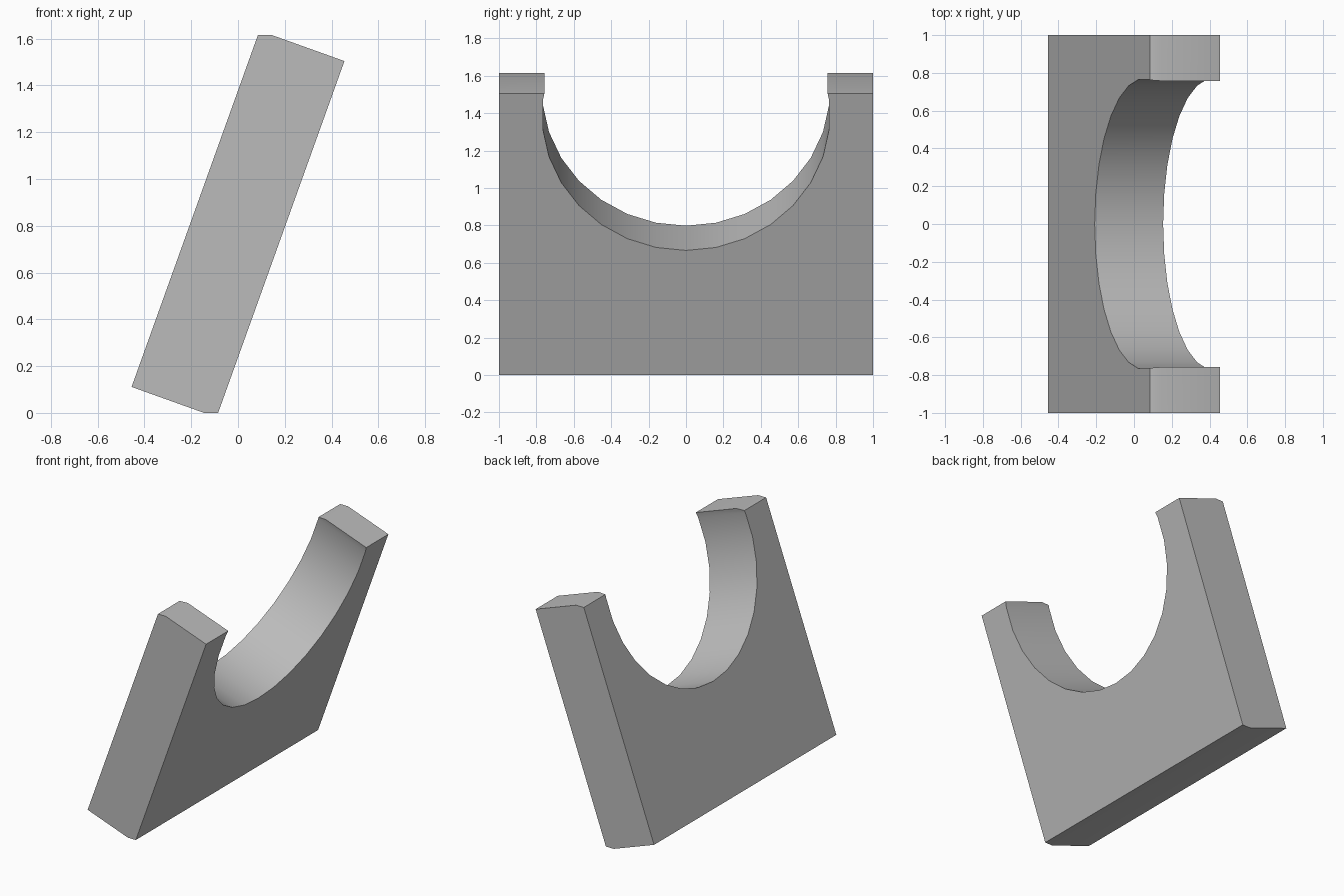
import bpy, bmesh, math
from mathutils import Matrix, Vector

if "Cube" in bpy.data.objects:
    bpy.data.objects.remove(bpy.data.objects["Cube"], do_unlink=True)

TILT = math.radians(20)
MID_Z = 0.8075
RADIUS = 0.77
frame = Matrix.Translation((0, 0, MID_Z)) @ Matrix.Rotation(TILT, 4, 'Y')

grey = bpy.data.materials.new("plain_grey")
grey.use_nodes = True
grey.diffuse_color = (0.5, 0.5, 0.5, 1)
grey.node_tree.nodes["Principled BSDF"].inputs["Base Color"].default_value = (0.5, 0.5, 0.5, 1)


def add_object(name, bm):
    bmesh.ops.recalc_face_normals(bm, faces=bm.faces)
    mesh = bpy.data.meshes.new(name)
    bm.to_mesh(mesh)
    bm.free()
    mesh.materials.append(grey)
    obj = bpy.data.objects.new(name, mesh)
    bpy.context.collection.objects.link(obj)
    return obj


# Leaning slab: side profile with two clipped corners, extruded along y
half = [(0.455, 1.504), (0.145, 1.615), (0.085, 1.615)]
profile = half + [(-x, 2 * MID_Z - z) for x, z in half]
bm = bmesh.new()
side = bm.faces.new([bm.verts.new((x, -1, z)) for x, z in profile])
extruded = bmesh.ops.extrude_face_region(bm, geom=[side])
bmesh.ops.translate(bm, vec=(0, 2, 0),
                    verts=[v for v in extruded["geom"] if isinstance(v, bmesh.types.BMVert)])
slab = add_object("cradle_slab", bm)

# Round cutter, square to the slab, with a corner at its lowest point
bm = bmesh.new()
bmesh.ops.create_cone(bm, cap_ends=True, segments=30, radius1=RADIUS, radius2=RADIUS, depth=1)
lowest = min(bm.verts, key=lambda v: (v.co.x, v.co.z))
turn = math.pi - math.atan2(lowest.co.y, lowest.co.x)
bm.transform(Matrix.Rotation(turn, 4, 'Z'))
bm.transform(frame @ Matrix.Translation((0, 0, 0.69)) @ Matrix.Rotation(math.pi / 2, 4, 'Y')
             @ Matrix.Rotation(math.pi, 4, 'Z'))
cutter = add_object("notch_cutter", bm)
bottom_z = min((frame.inverted() @ v.co).z for v in cutter.data.vertices)
cutter.location = frame.to_3x3() @ Vector((0, 0, 0.69 - RADIUS - bottom_z))
cutter.hide_render = True

# Cut the half-round notch and bake it in
cut = slab.modifiers.new("notch", 'BOOLEAN')
cut.operation = 'DIFFERENCE'
cut.solver = 'EXACT'
cut.object = cutter
bpy.ops.object.select_all(action='DESELECT')
slab.select_set(True)
bpy.context.view_layer.objects.active = slab
bpy.context.view_layer.update()
bpy.ops.object.modifier_apply(modifier=cut.name)
bpy.data.objects.remove(cutter, do_unlink=True)

# Smooth notch wall, sharp outer edges
bpy.ops.object.shade_smooth_by_angle(angle=math.radians(30))
